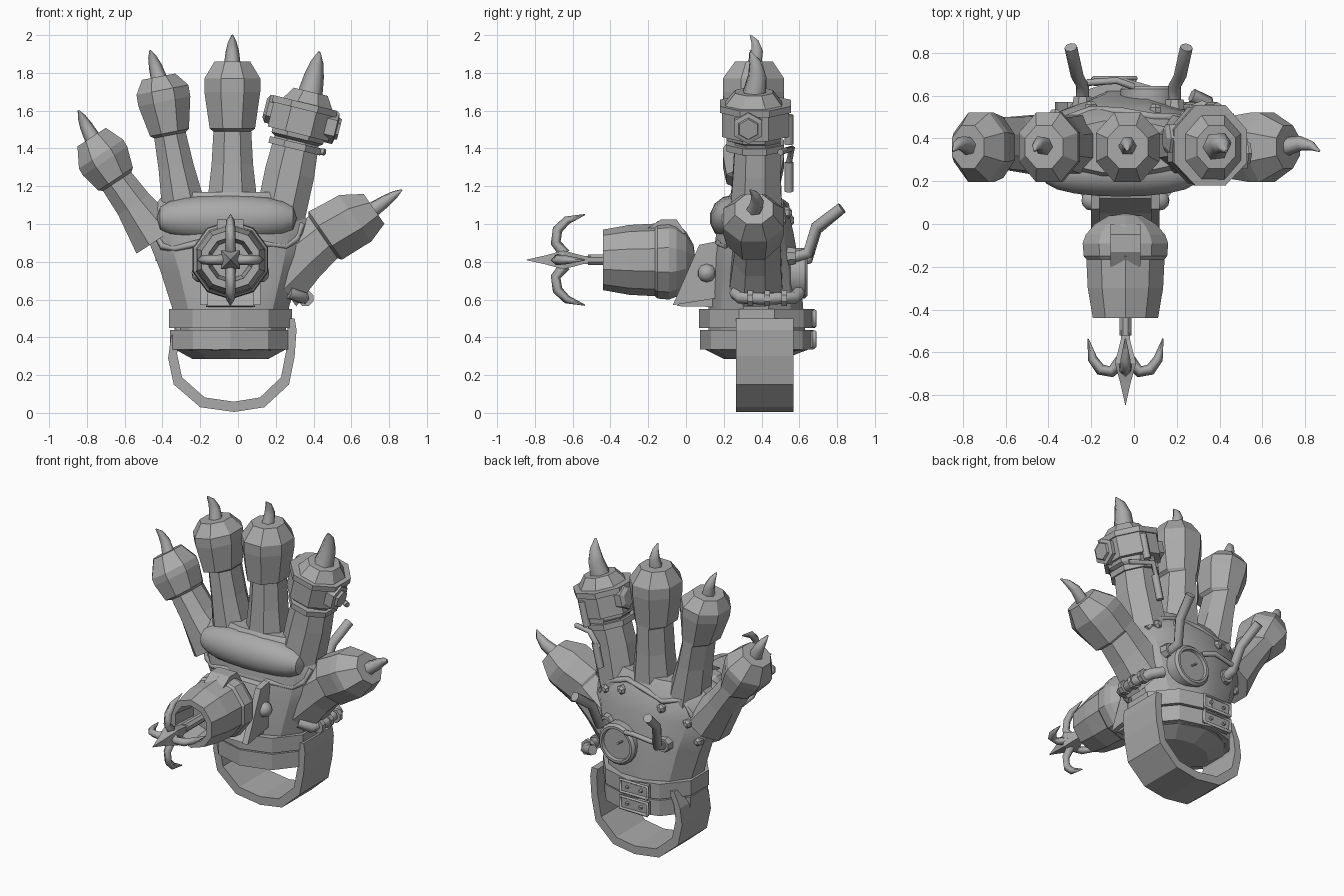
import bpy, bmesh, math
from mathutils import Vector as V

if "Cube" in bpy.data.objects:
    bpy.data.objects.remove(bpy.data.objects["Cube"])

grey = bpy.data.materials.new("plain grey")
grey.diffuse_color = (0.4, 0.4, 0.4, 1)
grey.use_nodes = True
grey.node_tree.nodes["Principled BSDF"].inputs["Base Color"].default_value = grey.diffuse_color


def finish(name, data, smooth=None):
    ob = bpy.data.objects.new(name, data)
    bpy.context.collection.objects.link(ob)
    data.materials.append(grey)
    if smooth:
        bpy.ops.object.select_all(action='DESELECT')
        bpy.context.view_layer.objects.active = ob
        ob.select_set(True)
        bpy.ops.object.shade_smooth_by_angle(angle=math.radians(smooth))
    return ob


def loft(name, rings, smooth=None):
    """Skin a list of equal-length point rings and cap both ends."""
    bm = bmesh.new()
    vs = [[bm.verts.new(p) for p in r] for r in rings]
    n = len(vs[0])
    for a, b in zip(vs, vs[1:]):
        for i in range(n):
            j = (i + 1) % n
            bm.faces.new((a[i], a[j], b[j], b[i]))
    bm.faces.new(vs[0])
    bm.faces.new(vs[-1])
    bmesh.ops.recalc_face_normals(bm, faces=bm.faces)
    me = bpy.data.meshes.new(name)
    bm.to_mesh(me)
    bm.free()
    return finish(name, me, smooth)


def prism(name, outline, axis, lo, hi):
    """Extrude an outline along x or y; outline is (other axis, z)."""
    put = (lambda p, d: (p[0], d, p[1])) if axis == 'y' else (lambda p, d: (d, p[0], p[1]))
    return loft(name, [[put(p, d) for p in outline] for d in (lo, hi)])


def box(name, c, s):
    x, z = s[0] / 2, s[2] / 2
    o = [(c[0] - x, c[2] - z), (c[0] + x, c[2] - z), (c[0] + x, c[2] + z), (c[0] - x, c[2] + z)]
    return prism(name, o, 'y', c[1] - s[1] / 2, c[1] + s[1] / 2)


def lathe(name, origin, axis, profile, n=12, smooth=None):
    """Turn (distance along axis, radius) pairs around an axis."""
    q = V(axis).to_track_quat('Z', 'Y')
    rings = [[V(origin) + q @ V((r * math.cos((i + .5) * 2 * math.pi / n),
                                 r * math.sin((i + .5) * 2 * math.pi / n), d))
              for i in range(n)] for d, r in [(d, max(r, .002)) for d, r in profile]]
    return loft(name, rings, smooth)


def tube(name, pts, r, radii=None, res=1):
    cu = bpy.data.curves.new(name, 'CURVE')
    cu.dimensions = '3D'
    cu.bevel_depth, cu.bevel_resolution, cu.use_fill_caps = r, res, True
    sp = cu.splines.new('POLY')
    sp.points.add(len(pts) - 1)
    for i, p in enumerate(pts):
        sp.points[i].co = (*p, 1)
        sp.points[i].radius = radii[i] if radii else 1
    return finish(name, cu)


def oval(c, u, hw, front, back, n=8):
    """Faceted ring around c: u is the sideways axis, y the depth axis."""
    k = 1 / math.cos(math.pi / n)
    out = []
    for i in range(n):
        a = (i + .5) * 2 * math.pi / n
        s = math.sin(a) * k
        out.append(V(c) + V(u) * (math.cos(a) * k * hw) + V((0, s * (back if s > 0 else front), 0)))
    return out


# --- palm and cuff ---
PALM = [(.33, -.04, .28, .38, .26), (.56, -.04, .31, .37, .25), (.75, -.04, .37, .37, .235),
        (.95, -.05, .44, .365, .205), (1.08, -.06, .40, .36, .18), (1.17, -.06, .32, .36, .12)]
X = (1, 0, 0)
loft("palm", [oval((cx, cy, z), X, hw, hd, hd, 12) for z, cx, hw, cy, hd in PALM], 25)


def palm_y(x, z, side):
    for a, b in zip(PALM, PALM[1:]):
        if z <= b[0]:
            t = (z - a[0]) / (b[0] - a[0])
            _, cx, hw, cy, hd = [p + (q - p) * t for p, q in zip(a, b)]
            return cy + side * hd * math.sqrt(max(.02, 1 - ((x - cx) / hw) ** 2))


for name, z0, z1, g in (("upper_cuff_band", .45, .55, .035), ("lower_cuff_band", .335, .44, .03)):
    loft(name, [oval((-.04, .375, z), X, .29 + g, .255 + g, .255 + g, 10) for z in (z0, z1)])
loft("cuff_bottom", [oval((-.04, .375, .34), X, .30, .27, .27, 10),
                     oval((-.04, .37, .285), X, .2, .16, .14, 10)])

# hanging wrist loop
loop = [(-.31, .5), (-.355, .4), (-.37, .29), (-.34, .15), (-.2, .03), (-.02, .005),
        (.14, .03), (.27, .15), (.30, .3), (.31, .44), (.30, .5)]
inner = [(-.03 + (x + .03) * .86, .5 + (z - .5) * .89) for x, z in loop]
prism("wrist_loop", loop + inner[::-1], 'y', .265, .57)

# cuff buckles on the back
for z in (.39, .5):
    box("buckle_plate", (-.09, .66, z), (.20, .03, .085))
    tube("buckle_frame", [(-.19, .68, z - .04), (.01, .68, z - .04), (.01, .68, z + .04),
                          (-.19, .68, z + .04), (-.19, .68, z - .04)], .012, res=0)
    for x in (-.14, -.04):
        lathe("buckle_rivet", (x, .67, z), (0, 1, 0), [(0, .014), (.02, .01)], 6)

# --- palm cushion and glove trim ---
lathe("palm_cushion", (-.06, .25, 1.03), X, [(.37 * math.sin(t * math.pi / 10), .125 * math.cos(t * math.pi / 10) ** .6)
                                             for t in range(-5, 6)], 14, 40)
for side, name, edge in (
        (-1, "front_trim", [(-.45, .98), (-.40, .88), (-.33, .87), (-.2, .9), (.1, .9), (.25, .88), (.31, .92), (.34, 1.0)]),
        (1, "back_trim", [(-.46, .9), (-.38, 1.0), (-.32, 1.09), (-.2, 1.06), (-.06, 1.1), (.08, 1.12), (.2, 1.08), (.3, .98)])):
    tube(name, [(x, palm_y(x, z, side), z) for x, z in edge], .02, res=0)
for x, z in ((.1, 1.06), (-.2, 1.02), (-.37, .95), (-.41, .82), (.24, 1.02)):
    lathe("back_stud", (x, palm_y(x, z, 1) - .015, z), (0, 1, 0), [(0, .03), (.03, .03), (.045, .015)], 6)


# --- fingers ---
def finger(name, base, mid, wide, top, claw, w, cr=.045):
    pts = [V((p[0], .36, p[1])) for p in (base, mid, wide, top)]
    b, m, k, t = pts
    d = (t - b).normalized()
    u = V((d.z, 0, -d.x))
    rings = [(b, w[0], .13, .15), (b.lerp(m, .6), w[1] * 1.1, .11, .14), (m, w[1], .10, .14),
             (m + d * .015, w[1] + .02, .145, .14), (m.lerp(k, .75), w[2], .165, .16),
             (k, w[2], .165, .16), (t, w[2] * .64, .10, .10)]
    loft(name, [oval(*([r[0], u] + list(r[1:]))) for r in rings])
    tip = V((claw[0], .34, claw[1]))
    pts = [t - d * .02, t.lerp(tip, .4) + V((0, .025, 0)), t.lerp(tip, .75) + V((0, .02, 0)), tip]
    tube(name + "_claw", pts, cr, (1, .78, .5, .1))


finger("little_finger", (-.42, .92), (-.64, 1.225), (-.725, 1.37), (-.775, 1.46), (-.845, 1.6), (.14, .09, .14))
finger("ring_finger", (-.28, 1.05), (-.36, 1.47), (-.40, 1.71), (-.42, 1.78), (-.465, 1.92), (.12, .085, .14))
finger("middle_finger", (-.03, 1.05), (-.03, 1.49), (-.03, 1.77), (-.03, 1.86), (-.03, 2.0), (.14, .10, .148))
finger("index_finger", (.22, 1.02), (.31, 1.44), (.365, 1.62), (.385, 1.70), (.43, 1.91), (.13, .12, .145), .068)
finger("thumb", (.20, .72), (.45, .93), (.62, 1.03), (.72, 1.08), (.867, 1.18), (.19, .135, .15))

# --- index finger gear ---
d = V((.24, 0, .97)).normalized()
u = (d.z, 0, -d.x)
mid = V((.335, .36, 1.55))
for name, o, h, w in (("index_sleeve", .0, .075, .165), ("index_sleeve_rim", .075, .018, .175),
                      ("index_lower_strap", -.14, .018, .14)):
    loft(name, [oval(mid + d * (o + s * h), u, w, w + .005, w + .02) for s in (-1, 1)])
lathe("side_hex_block", (.46, .33, 1.52), (.97, 0, -.24), [(0, .085), (.06, .085), (.065, .06), (.08, .055)], 6)
lathe("inner_hex_block", (.20, .40, 1.6), (-.97, 0, .24), [(0, .075), (.045, .075), (.06, .05)], 6)
for x, z in ((.37, 1.5), (.27, 1.25)):
    tube("finger_rod", [V((x, .545, z)) - d * .08, V((x, .545, z)) + d * .08], .024)
tube("rod_link", [(.27, .54, 1.3), (.32, .56, 1.4), (.46, .5, 1.38)], .018)

# --- launcher on the palm ---
cx, cz = -.04, .81
for s in (-1, 1):
    x = cx + s * .14
    prism("launcher_bracket", [(-.07, .57), (.18, .61), (.22, .92), (.07, .89)], 'x', x - .02, x + .02)
    lathe("pivot_ball", (x + s * .015, .11, .74), (s, 0, 0), [(0, .05), (.025, .045), (.045, .025), (.05, 0)], 10, 40)
prism("bracket_base", [(-.05, .565), (.2, .56), (.24, .92), (.12, .88), (.05, .68)], 'x', cx - .13, cx + .13)
lathe("launcher_barrel", (cx, 0, cz), (0, -1, 0),
      [(-.05, 0), (-.04, .08), (0, .15), (.05, .195), (.09, .21), (.15, .205), (.165, .192), (.3, .185),
       (.44, .16), (.44, .12), (.28, .10), (.28, 0)], 10)
prism("barrel_top_bump", [(.0, .95), (-.05, 1.025), (-.13, 1.025), (-.2, .98), (-.2, .94)], 'x', cx - .07, cx + .07)

# grappling hook
lathe("hook_shaft", (cx, -.28, cz), (0, -1, 0), [(0, .03), (.24, .03)], 8)
lathe("hook_spike", (cx, -.44, cz), (0, -1, 0), [(0, .025), (.1, .03), (.21, .07), (.3, .035), (.405, .002)], 4)
for dx, dz, k in ((1, 0, .73), (-1, 0, .73), (0, 1, 1), (0, -1, 1)):
    path = [(.03, -.64), (.09, -.69), (.16, -.68), (.21, -.63), (.24, -.535)]
    tube("hook_prong", [(cx + dx * r * k, y, cz + dz * r * k) for r, y in path], .03, (1, .9, .9, .75, .1), 0)

# --- back of hand: gauge and bent posts ---
gy = palm_y(.07, .75, 1)
lathe("gauge", (.07, gy - .04, .74), (0, 1, 0), [(0, .135), (.075, .135), (.09, .12), (.09, .105), (.07, .10)], 20, 40)
tube("gauge_needle", [(.03, gy + .033, .77), (.07, gy + .033, .74)], .006, res=0)
tube("gauge_hose", [(.0, .64, .84), (-.08, .67, .86), (-.22, .66, .84)], .016)
for s, x, dz in ((-1, -.24, 0), (1, .19, .03)):
    tube("bent_post", [(x, .55, .79 + dz), (x, .645, .815 + dz), (x + s * .025, .69, .97 + dz / 2),
                       (x + s * .055, .825, 1.085)], .03, res=2)
    lathe("post_mount", (x, palm_y(x, .8, 1) - .03, .8 + dz), (0, 1, 0), [(0, .055), (.06, .045)], 8)

# --- side handle below the thumb ---
tube("side_handle", [(.27, .26, .635), (.34, .29, .61), (.365, .43, .605), (.34, .57, .61), (.27, .6, .635)], .034)
for y in (.34, .43, .52):
    lathe("handle_ring", (.358, y - .015, .607), (0, 1, 0), [(0, .045), (.03, .045)], 8)
